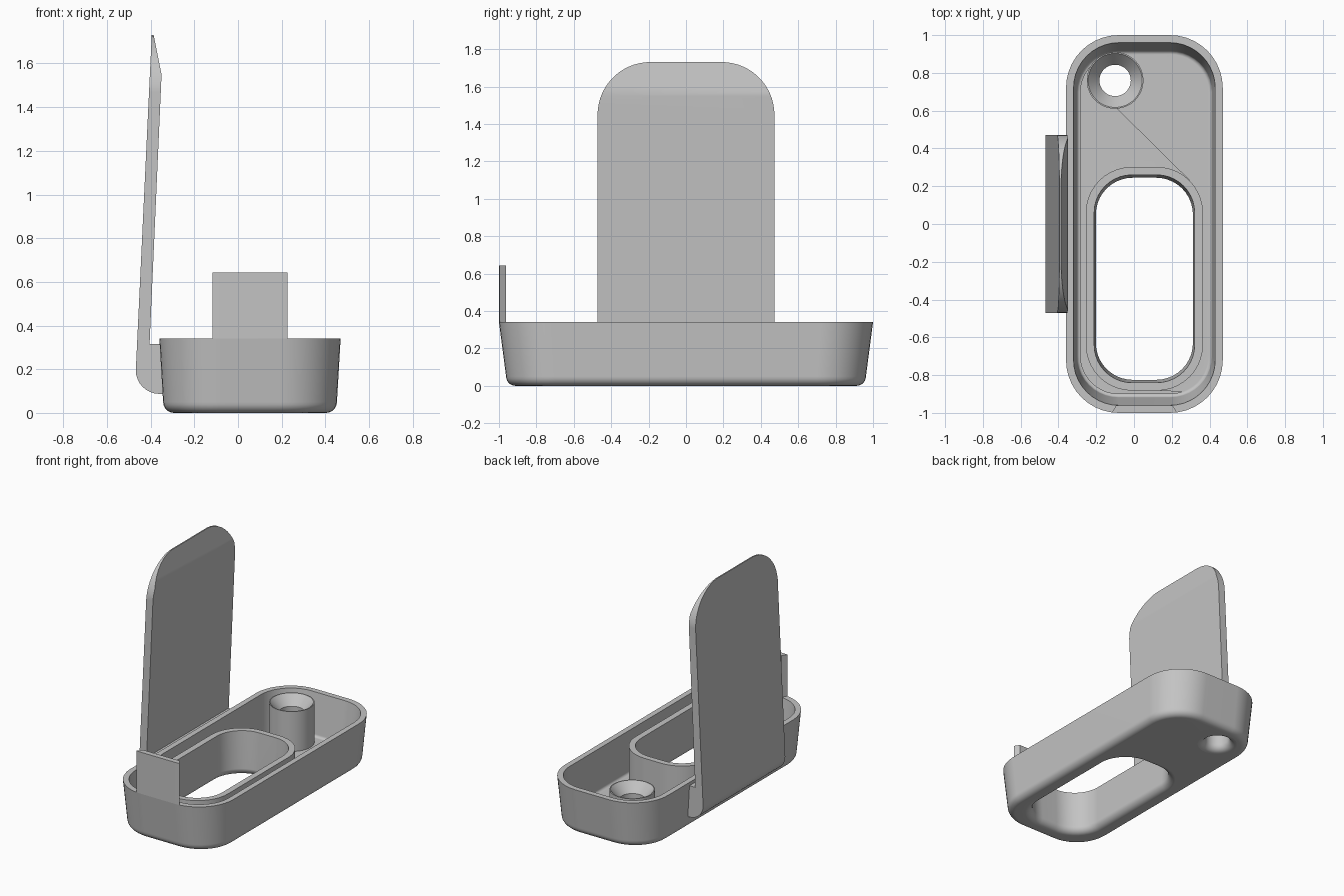
import bpy, bmesh
from math import sin, cos, pi
from mathutils import Vector

cube = bpy.data.objects.get("Cube")
if cube:
    bpy.data.objects.remove(cube, do_unlink=True)

grey = bpy.data.materials.new("plain grey")
grey.use_nodes = True
COLOUR = (0.55, 0.55, 0.55, 1)
grey.diffuse_color = COLOUR
grey.node_tree.nodes["Principled BSDF"].inputs["Base Color"].default_value = COLOUR

MID_X = 0.055            # tray centre line
TRAY = (MID_X, 0)
OPENING = (MID_X, -0.29)
POST = (-0.1, 0.76)
FLOOR = 0.04
BEND = 0.05              # bottom edge rounding
STEPS = 6


def finish(name, bm):
    bmesh.ops.recalc_face_normals(bm, faces=bm.faces)
    mesh = bpy.data.meshes.new(name)
    bm.to_mesh(mesh)
    bm.free()
    mesh.materials.append(grey)
    obj = bpy.data.objects.new(name, mesh)
    bpy.context.collection.objects.link(obj)
    bpy.ops.object.select_all(action="DESELECT")
    obj.select_set(True)
    bpy.context.view_layer.objects.active = obj
    bpy.ops.object.shade_smooth_by_angle(angle=pi / 6)
    weighted = obj.modifiers.new("even shading", "WEIGHTED_NORMAL")
    weighted.keep_sharp = True
    return obj


def ring(bm, centre, hx, hy, r, z, n=10):
    """Rounded rectangle of vertices; a circle when hx = hy = r."""
    verts = []
    for q, (sx, sy) in enumerate([(1, 1), (-1, 1), (-1, -1), (1, -1)]):
        for i in range(n + 1):
            a = (q + i / n) * pi / 2
            verts.append(bm.verts.new((centre[0] + sx * (hx - r) + r * cos(a),
                                       centre[1] + sy * (hy - r) + r * sin(a), z)))
    return verts


def circle(bm, r, z, n=48):
    return [bm.verts.new((POST[0] + r * cos(2 * pi * i / n),
                          POST[1] + r * sin(2 * pi * i / n), z)) for i in range(n)]


def loft(bm, rings):
    for a, b in zip(rings, rings[1:]):
        for i in range(len(a)):
            j = (i + 1) % len(a)
            bm.faces.new((a[i], a[j], b[j], b[i]))


def loop_edges(bm, verts):
    pairs = zip(verts, verts[1:] + verts[:1])
    return [bm.edges.get(p) or bm.edges.new(p) for p in pairs]


def fillet(r, z0=0.0):
    """Inset and height pairs, from the flat face to the wall."""
    angles = [i / STEPS * pi / 2 for i in range(STEPS + 1)]
    return [(r * (1 - sin(a)), z0 + r * (1 - cos(a))) for a in angles]


# Tray: outer wall, rim, inner wall down to the floor
bm = bmesh.new()
shell = [ring(bm, TRAY, 0.398 - d, 0.962 - d, 0.262 - d, z) for d, z in fillet(BEND)]
shell.append(ring(bm, TRAY, 0.415, 1.0, 0.28, 0.34))
shell.append(ring(bm, TRAY, 0.375, 0.96, 0.24, 0.34))
shell += [ring(bm, TRAY, 0.358 - d, 0.918 - d, 0.22 - d, z)
          for d, z in reversed(fillet(0.02, FLOOR))]
loft(bm, shell)

# Collar around the long opening
collar = [ring(bm, OPENING, 0.257 + d, 0.535 + d, 0.195 + d, z) for d, z in fillet(BEND)]
collar.append(ring(bm, OPENING, 0.266, 0.55, 0.2, 0.32))
collar.append(ring(bm, OPENING, 0.31, 0.592, 0.243, 0.32))
collar.append(ring(bm, OPENING, 0.31, 0.592, 0.243, FLOOR))
loft(bm, collar)

# Underside and floor, each with the opening and the post hole left free
for k, hole in ((0, circle(bm, 0.083 + BEND, 0)), (-1, circle(bm, 0.14, FLOOR))):
    edges = [e for v in (shell[k], collar[k], hole) for e in loop_edges(bm, v)]
    bmesh.ops.triangle_fill(bm, edges=edges, use_beauty=True,
                            normal=(0, 0, 1))
finish("tray", bm)

# Hollow post with a countersunk top
bm = bmesh.new()
post = [circle(bm, 0.083 + d, z) for d, z in fillet(BEND)]
post += [circle(bm, r, z) for r, z in
         ((0.083, 0.26), (0.143, 0.33), (0.15, 0.33), (0.15, 0.03))]
loft(bm, post)
finish("hollow_post", bm)


def prism(points, along):
    """Extrude a closed polygon of 3D points."""
    bm = bmesh.new()
    face = bm.faces.new([bm.verts.new(p) for p in points])
    new = bmesh.ops.extrude_face_region(bm, geom=[face])["geom"]
    bmesh.ops.translate(bm, vec=along,
                        verts=[v for v in new if isinstance(v, bmesh.types.BMVert)])
    return bm


# Tall side panel: hooked profile, extruded, then its top corners rounded
hook = [(-0.36 - 0.108 * sin(a), 0.195 - 0.108 * cos(a))
        for a in (i / 8 * pi / 2 for i in range(9))]
profile = [(-0.338, 0.087)] + hook + [(-0.395, 1.73), (-0.386, 1.73), (-0.35, 1.55),
                                      (-0.405, 0.315), (-0.338, 0.315)]
bm = prism([(x, -0.472, z) for x, z in profile], (0, 0.944, 0))
R = 0.28
for side in (-1, 1):
    for i in range(1, 12):
        a = i / 12 * pi / 2
        out = Vector((0, side * cos(a), sin(a)))
        point = Vector((0, side * (0.472 - R), 1.73 - R)) + R * out
        bmesh.ops.bisect_plane(bm, geom=bm.verts[:] + bm.edges[:] + bm.faces[:],
                               plane_co=point, plane_no=out, clear_outer=True)
        rim = [e for e in bm.edges if e.is_boundary]
        bmesh.ops.holes_fill(bm, edges=rim, sides=0)
finish("side_panel", bm)

# Front tab standing on the rim
half = [(0.135, -1.0), (0.172, -0.997), (0.15, -0.962)]
outline = half + [(-x, y) for x, y in reversed(half)]
finish("front_tab", prism([(MID_X + x, y, 0.34) for x, y in outline], (0, 0, 0.302)))
